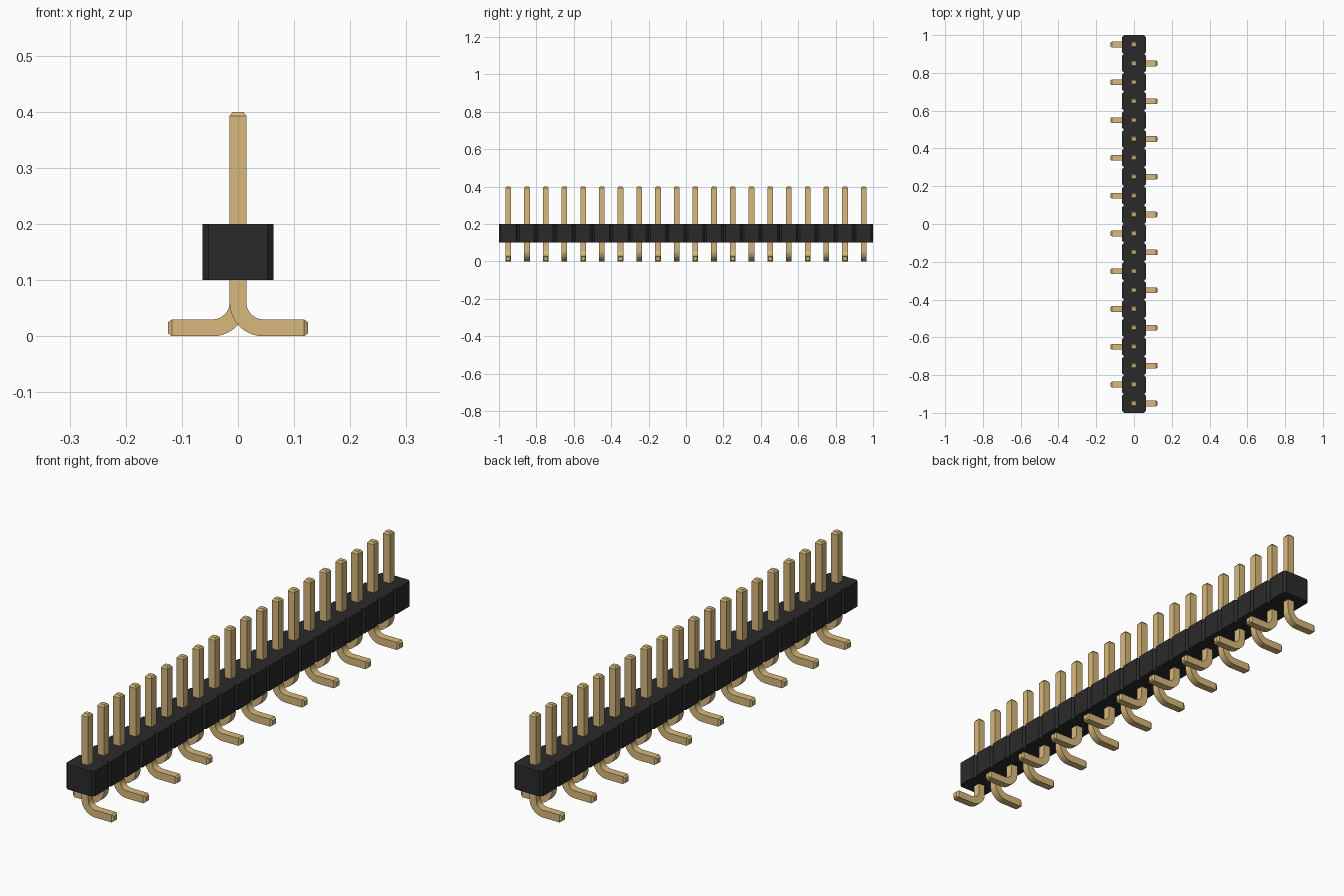
import bpy, bmesh, math
from mathutils import Vector

cube = bpy.data.objects.get("Cube")
if cube:
    bpy.data.objects.remove(cube, do_unlink=True)

COUNT, PITCH = 20, 0.1
BODY_X, BODY_LOW, BODY_HIGH, NOTCH = 0.063, 0.1, 0.2, 0.01
HALF = 0.015                    # half the pin thickness
TOP, REACH, TIP = 0.4, 0.125, 0.0075
BEND = 0.045                    # centre-line bend radius


def material(name, color):
    mat = bpy.data.materials.new(name)
    mat.use_nodes = True
    mat.diffuse_color = color
    mat.node_tree.nodes["Principled BSDF"].inputs["Base Color"].default_value = color
    return mat


def add_object(name, bm, mat):
    bmesh.ops.recalc_face_normals(bm, faces=bm.faces)
    mesh = bpy.data.meshes.new(name)
    bm.to_mesh(mesh)
    bm.free()
    mesh.materials.append(mat)
    obj = bpy.data.objects.new(name, mesh)
    bpy.context.collection.objects.link(obj)
    return obj


black = material("black plastic", (0.024, 0.023, 0.023, 1))
gold = material("gold metal", (0.69, 0.485, 0.2, 1))

# Housing: one notched outline, extruded upwards
side = []
for i in range(COUNT):
    start = -1 + i * PITCH
    corners = [(BODY_X - NOTCH, start), (BODY_X, start + NOTCH),
               (BODY_X, start + PITCH - NOTCH)]
    side += corners
side.append((BODY_X - NOTCH, 1))
outline = side + [(-x, y) for x, y in reversed(side)]
bm = bmesh.new()
base = bm.faces.new([bm.verts.new((x, y, BODY_LOW)) for x, y in outline])
raised = bmesh.ops.extrude_face_region(bm, geom=[base])
verts = [v for v in raised["geom"] if isinstance(v, bmesh.types.BMVert)]
bmesh.ops.translate(bm, verts=verts, vec=(0, 0, BODY_HIGH - BODY_LOW))
add_object("housing", bm, black)


# Pin: square section swept down the post, round the bend and along the foot
def pin_mesh():
    small = HALF - TIP * 0.7
    sections = [(0, TOP, 0, small), (0, TOP - TIP, 0, HALF)]
    steps = 10
    for i in range(steps + 1):
        a = math.pi / 2 * i / steps
        sections.append((BEND * (1 - math.cos(a)),
                         HALF + BEND * (1 - math.sin(a)), a, HALF))
    sections += [(REACH - TIP, HALF, math.pi / 2, HALF),
                 (REACH, HALF, math.pi / 2, small)]
    bm = bmesh.new()
    rings = []
    for x, z, a, h in sections:
        across = Vector((math.cos(a), 0, math.sin(a)))
        ring = []
        for s, t in ((-1, -1), (1, -1), (1, 1), (-1, 1)):
            ring.append(bm.verts.new(Vector((x, t * h, z)) + across * s * h))
        rings.append(ring)
    for a, b in zip(rings, rings[1:]):
        for k in range(4):
            n = (k + 1) % 4
            bm.faces.new((a[k], a[n], b[n], b[k]))
    bm.faces.new(rings[0])
    bm.faces.new(rings[-1])
    return bm


# Feet alternate left and right along the row
first = add_object("pin_01", pin_mesh(), gold)
bpy.ops.object.select_all(action="DESELECT")
first.select_set(True)
bpy.context.view_layer.objects.active = first
bpy.ops.object.shade_smooth_by_angle(angle=math.radians(20))
for i in range(COUNT):
    pin = first
    if i:
        pin = bpy.data.objects.new(f"pin_{i + 1:02d}", first.data)
        bpy.context.collection.objects.link(pin)
    pin.location.y = -1 + PITCH * (i + 0.5)
    pin.rotation_euler.z = math.pi * (i % 2)
